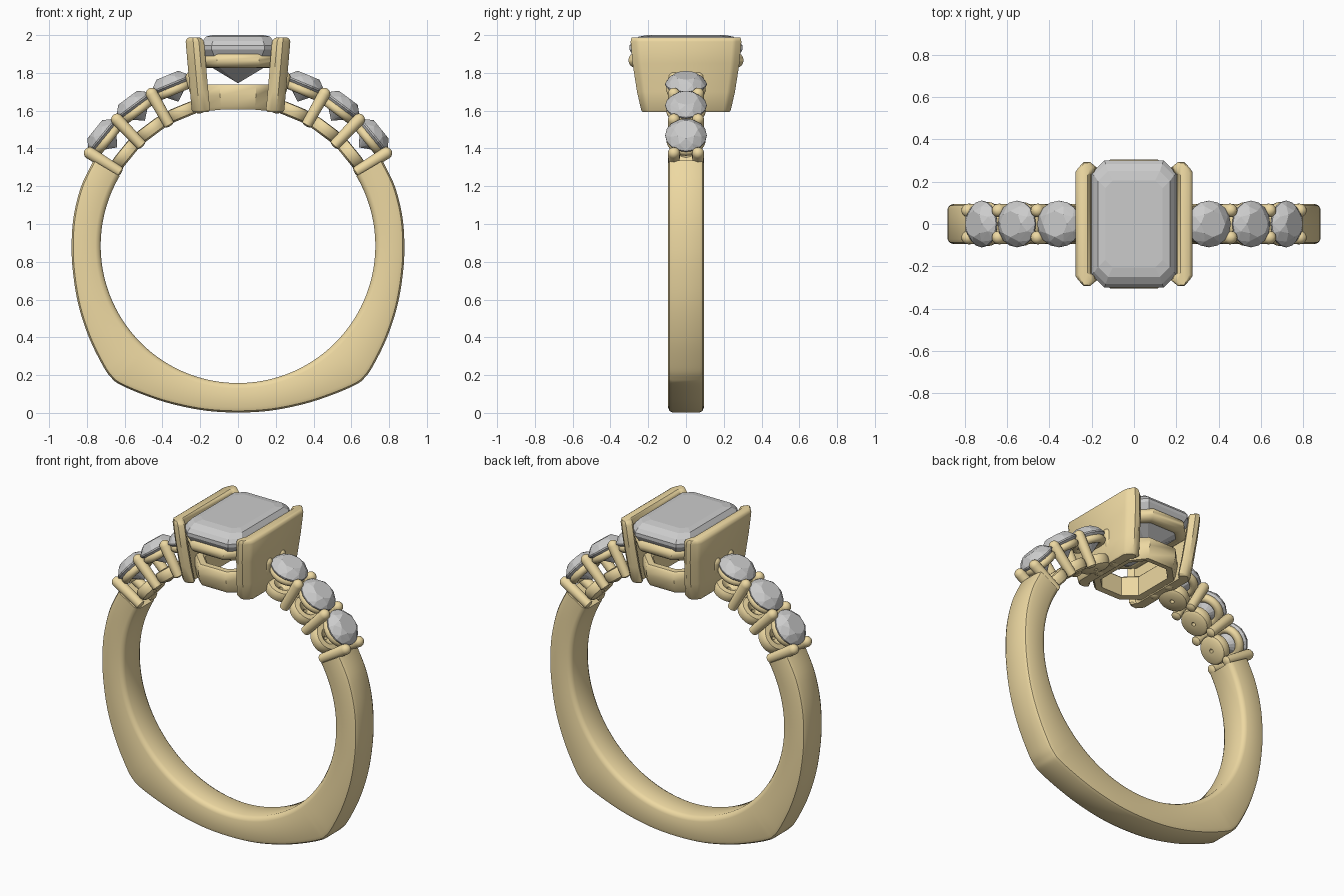
import bpy, bmesh
from math import pi, sin, cos, radians
from mathutils import Matrix, Vector

if "Cube" in bpy.data.objects:
    bpy.data.objects.remove(bpy.data.objects["Cube"])

CZ, RI = 0.885, 0.727          # finger hole centre height and radius
gold = bpy.data.materials.new("gold")
gold.diffuse_color = (0.85, 0.69, 0.36, 1)
gold.use_nodes = True
gold.node_tree.nodes["Principled BSDF"].inputs["Base Color"].default_value = gold.diffuse_color
metal = []


def finish(name, bm, is_metal=True):
    bmesh.ops.recalc_face_normals(bm, faces=bm.faces)
    me = bpy.data.meshes.new(name)
    bm.to_mesh(me)
    bm.free()
    ob = bpy.data.objects.new(name, me)
    bpy.context.collection.objects.link(ob)
    if is_metal:
        me.materials.append(gold)
        metal.append(ob)
    return ob


def loft(name, rings, closed=False, mat=Matrix()):
    """Skin equal-length rings; closed joins last ring to first, else caps."""
    bm = bmesh.new()
    vs = [[bm.verts.new(mat @ Vector(p)) for p in r] for r in rings]
    n, m = len(vs), len(vs[0])
    for i in range(n if closed else n - 1):
        a, b = vs[i], vs[(i + 1) % n]
        for j in range(m):
            k = (j + 1) % m
            bm.faces.new((a[j], a[k], b[k], b[j]))
    if not closed:
        bm.faces.new(vs[0])
        bm.faces.new(vs[-1])
    return finish(name, bm)


def hull(name, pts, mat=Matrix()):
    bm = bmesh.new()
    for p in pts:
        bm.verts.new(mat @ Vector(p))
    res = bmesh.ops.convex_hull(bm, input=bm.verts[:])
    loose = [v for v in bm.verts if not v.link_faces]
    bmesh.ops.delete(bm, geom=loose, context='VERTS')
    bmesh.ops.dissolve_limit(bm, angle_limit=radians(1), verts=bm.verts[:], edges=bm.edges[:])
    return finish(name, bm, False)


def circle(r, z, n=24, x=0, y=0, off=0.0):
    return [(x + r * cos(2 * pi * (i + off) / n), y + r * sin(2 * pi * (i + off) / n), z)
            for i in range(n)]


def octagon(hx, hy, c, z, d=0.0):
    """Cut-corner rectangle, offset outward by d."""
    hx, hy, c = hx + d, hy + d, c + d * 0.586
    q = [(hx, hy - c), (hx - c, hy)]
    pts = q + [(-x, y) for x, y in q[::-1]]
    pts += [(-x, -y) for x, y in pts]
    return [(x, y, z) for x, y in pts]


# Band: outer outline with squared-off base, inner edge on the finger circle
half = [(.765, 1.335), (.83, 1.2), (.87, 1.04), (.881, .88), (.872, .73), (.842, .56),
        (.785, .39), (.71, .24), (.668, .183), (.625, .15), (.51, .1), (.36, .05),
        (.18, .013), (0, .002)]
ctrl = [Vector(p) for p in half + [(-x, z) for x, z in half[-2::-1]]]
outline = []
for i in range(len(ctrl) - 1):
    p0, p1, p2 = ctrl[max(i - 1, 0)], ctrl[i], ctrl[i + 1]
    p3 = ctrl[min(i + 2, len(ctrl) - 1)]
    for s in range(6):
        t = s / 6
        outline.append(0.5 * (2 * p1 + (p2 - p0) * t + (2 * p0 - 5 * p1 + 4 * p2 - p3) * t * t
                              + (3 * p1 - p0 - 3 * p2 + p3) * t ** 3))
outline.append(ctrl[-1])
rings = []
for p in outline:
    c = Vector((0, CZ))
    d = (p - c).normalized()
    L = (p - c).length - RI
    side = [(0, .07), (.01, .087), (.028, .095), (L - .028, .095), (L - .009, .088), (L, .072)]
    sec = side + [(h, -y) for h, y in side[::-1]]
    rings.append([(d.x * (RI + h), y, CZ + d.y * (RI + h)) for h, y in sec])
loft("band", rings)


# Shoulder settings: local z is the distance from the finger centre
def frame(deg, side):
    return Matrix.Translation((0, 0, CZ)) @ Matrix.Rotation(side * radians(90 - deg), 4, 'Y')


for side, tag in ((1, "right"), (-1, "left")):
    for i in range(3):
        m = frame(39.1 + 14.2 * i, side)
        # Round brilliant stone
        hull(f"{tag}_round_stone_{i}", circle(.062, .977, 8) + circle(.09, .957, 8, off=.5)
             + circle(.11, .93, 16) + circle(.11, .922, 16) + circle(.07, .885, 8, off=.5)
             + [(0, 0, .825)], m)
        # Upper seat ring
        loft(f"{tag}_seat_ring_{i}", [circle(.08 + .025 * cos(a * pi / 6), .892 + .025 * sin(a * pi / 6))
                                      for a in range(12)], True, m)
        # Lower drum with a small drilled hole
        prof = [(.012, .733), (.07, .733), (.083, .742), (.088, .76), (.088, .785),
                (.08, .8), (.05, .803), (.012, .775)]
        loft(f"{tag}_seat_base_{i}", [circle(r, z) for r, z in prof], True, m)
    # Round-ended prong posts in pairs between the stones
    for i in range(4):
        m = frame(32 + 14.2 * i, side)
        for y in (-.064, .064):
            r, lo, hi = .032, .728, .957
            caps = [(r * cos(a), lo + r * .5 - r * .5 * sin(a)) for a in (1.4, 1.0, .5)]
            caps += [(r * cos(a), hi - r + r * sin(a)) for a in (0, .4, .8, 1.15, 1.5)]
            loft(f"{tag}_prong_{i}", [circle(cr, z, 16, 0, y) for cr, z in caps], False, m)

    # Head side plate with corner claws
    end = [(.062, .265), (.035, .293), (.005, .293), (-.022, .27), (-.012, .245), (.002, .235)]
    sec = [(.075, .245)] + end
    sec = sec + [(u, -y) for u, y in sec[::-1]]
    rings = []
    for z, x, ys, sh in ((1.592, .17, .78, .8), (1.603, .17, .81, 1), (1.7, .179, .885, 1),
                         (1.85, .192, .965, 1), (1.965, .202, 1.0, 1), (1.98, .203, .995, .85),
                         (1.988, .203, .98, .55)):
        rings.append([(side * (x + .035 + (u - .035) * sh), y * ys, z) for u, y in sec])
    loft(f"{tag}_head_plate", rings)

# Upper rail cradling the centre stone
loft("head_upper_rail", [octagon(.165, .264, .07, 1.867 + .041 * sin(a * pi / 8), .041 * cos(a * pi / 8))
                         for a in range(16)], True)

# Lower gallery frame, underside following the finger circle
wall = [(-.045, 1.612), (-.01, 1.608), (0, 1.625), (.012, 1.68), (.01, 1.725), (0, 1.738),
        (-.035, 1.738), (-.045, 1.728)]
loft("head_lower_frame", [[(x, y, z - (.35 * x * x if z < 1.63 else 0)) for x, y, z in octagon(.185, .24, .095, z, d)]
                          for d, z in wall], True)

# Emerald-cut centre stone
hull("centre_stone", octagon(.135, .205, .035, 2.0) + octagon(.17, .25, .047, 1.992)
     + octagon(.188, .283, .055, 1.968) + octagon(.2, .3, .06, 1.945) + octagon(.2, .3, .06, 1.925)
     + octagon(.15, .25, .045, 1.835) + [(0, .12, 1.745), (0, -.12, 1.745)])

# Smooth the metal, keep the stones faceted
bpy.ops.object.select_all(action='DESELECT')
for ob in metal:
    ob.select_set(True)
bpy.context.view_layer.objects.active = metal[0]
bpy.ops.object.shade_smooth_by_angle(angle=radians(38))
